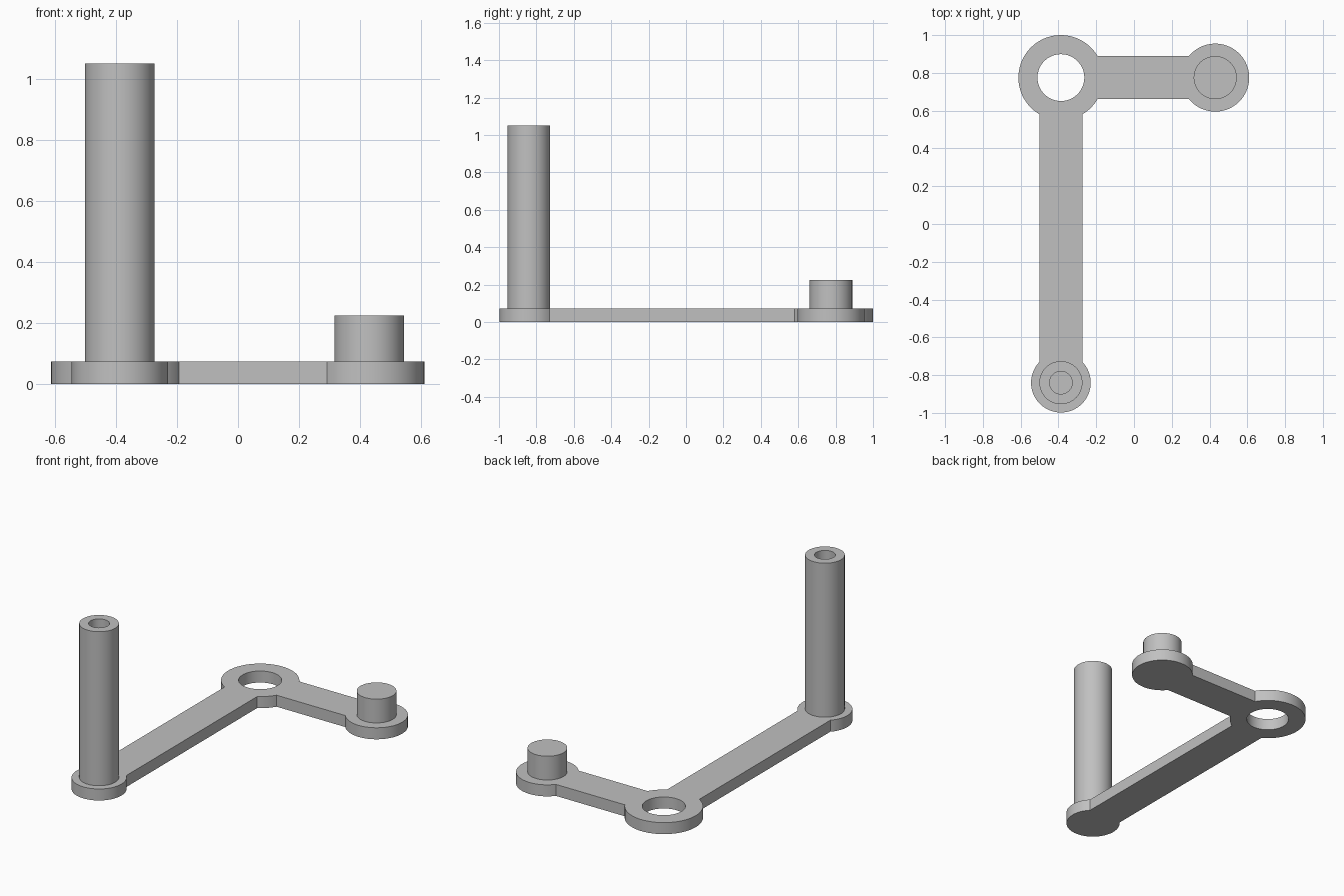
import bpy, bmesh
from math import pi, asin, sin, cos, radians
from mathutils import Vector

if "Cube" in bpy.data.objects:
    bpy.data.objects.remove(bpy.data.objects["Cube"])

grey = bpy.data.materials.new("plain grey")
grey.use_nodes = True
grey.diffuse_color = (0.53, 0.53, 0.53, 1)
grey.node_tree.nodes["Principled BSDF"].inputs["Base Color"].default_value = grey.diffuse_color

PLATE = 0.073       # plate thickness
HALF = 0.114        # half width of both arms
RING, POST, PIN = (-0.387, 0.775), (-0.387, -0.84), (0.43, 0.775)
R_RING, R_HOLE, R_POST, R_PIN = 0.225, 0.124, 0.158, 0.18


def finish(name, bm, location=(0, 0, 0)):
    bmesh.ops.recalc_face_normals(bm, faces=bm.faces)
    mesh = bpy.data.meshes.new(name)
    bm.to_mesh(mesh)
    bm.free()
    mesh.materials.append(grey)
    obj = bpy.data.objects.new(name, mesh)
    obj.location = location
    bpy.context.collection.objects.link(obj)
    bpy.ops.object.select_all(action='DESELECT')
    obj.select_set(True)
    bpy.context.view_layer.objects.active = obj
    bpy.ops.object.shade_smooth_by_angle(angle=radians(30))
    return obj


def arc(centre, radius, start, end, steps):
    angles = [start + (end - start) * i / steps for i in range(steps + 1)]
    return [Vector((centre[0] + radius * cos(a), centre[1] + radius * sin(a), 0)) for a in angles]


def add_loop(bm, points):
    verts = [bm.verts.new(p) for p in points]
    for a, b in zip(verts, verts[1:] + verts[:1]):
        bm.edges.new((a, b))


def lathe(name, profile, centre, steps=64):
    bm = bmesh.new()
    verts = [bm.verts.new((r, 0, z)) for r, z in profile]
    edges = [bm.edges.new(pair) for pair in zip(verts, verts[1:])]
    bmesh.ops.spin(bm, geom=verts + edges, cent=(0, 0, 0), axis=(0, 0, 1),
                   angle=2 * pi, steps=steps, use_merge=True)
    bmesh.ops.remove_doubles(bm, verts=bm.verts, dist=0.0001)
    return finish(name, bm, (*centre, 0))


# L-shaped bracket: three round ends joined by two straight arms
ring_a, post_a, pin_a = (asin(HALF / r) for r in (R_RING, R_POST, R_PIN))
outline = arc(RING, R_RING, ring_a, 1.5 * pi - ring_a, 48)
outline += arc(POST, R_POST, pi / 2 + post_a, 2.5 * pi - post_a, 48)
outline += arc(RING, R_RING, 1.5 * pi + ring_a, 2 * pi - ring_a, 8)
outline += arc(PIN, R_PIN, -pi + pin_a, pi - pin_a, 48)
bm = bmesh.new()
add_loop(bm, outline)
add_loop(bm, arc(RING, R_HOLE, 0, 2 * pi, 64)[:-1])
bmesh.ops.triangle_fill(bm, edges=bm.edges[:], use_beauty=True)
top = bmesh.ops.extrude_face_region(bm, geom=bm.faces[:])
bmesh.ops.translate(bm, vec=(0, 0, PLATE),
                    verts=[v for v in top["geom"] if isinstance(v, bmesh.types.BMVert)])
finish("bracket_plate", bm)

# Tall post with a blind bore in its top
lathe("tall_post", [(0, 0.03), (HALF, 0.03), (HALF, 1.05), (0.06, 1.05),
                    (0.06, PLATE), (0, PLATE)], POST)

# Short solid pin
lathe("short_pin", [(0, 0.03), (HALF, 0.03), (HALF, 0.224), (0, 0.224)], PIN)
